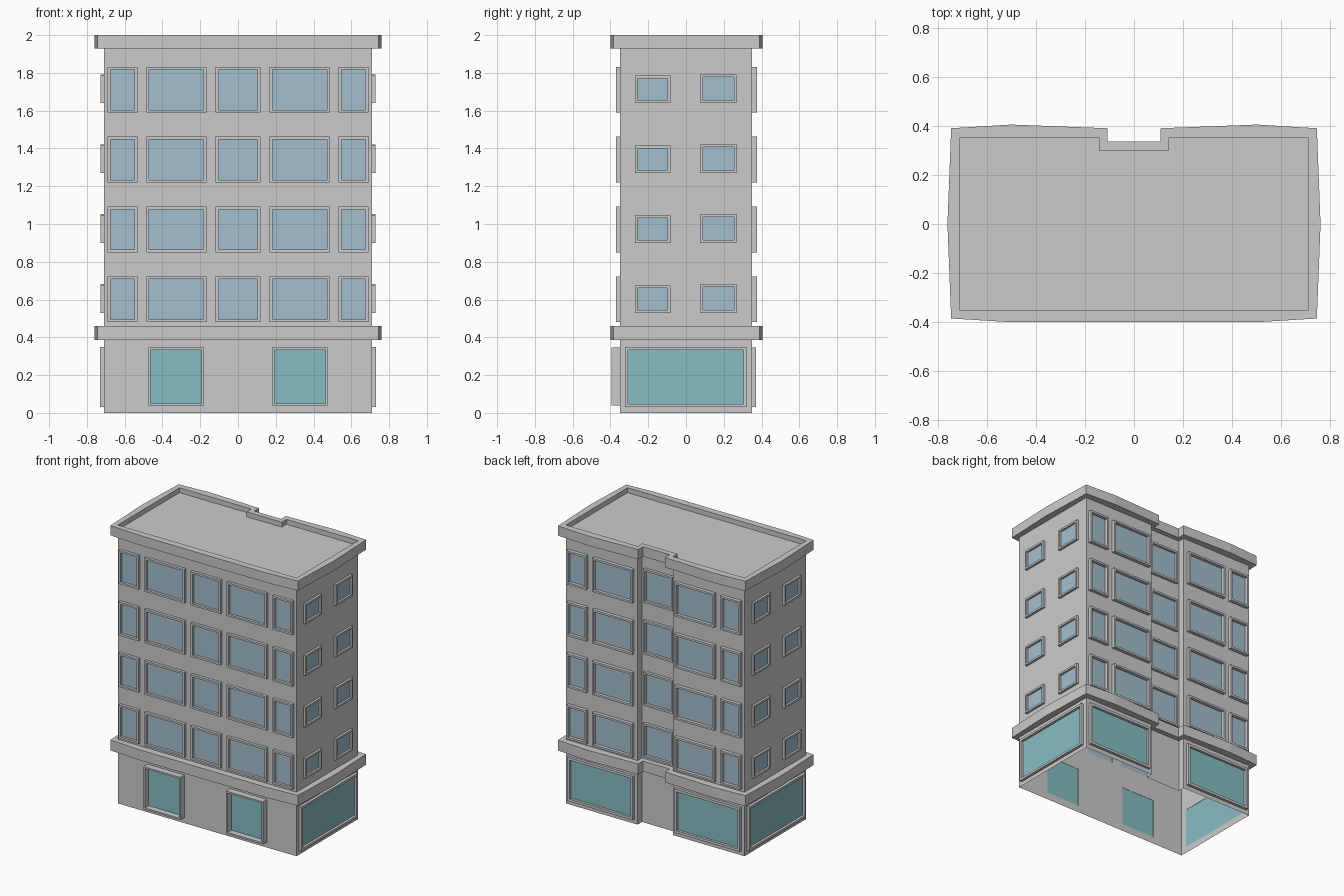
import bpy, bmesh
from mathutils import Vector

if "Cube" in bpy.data.objects:
    bpy.data.objects.remove(bpy.data.objects["Cube"])


def material(name, color):
    m = bpy.data.materials.new(name)
    m.diffuse_color = color
    m.use_nodes = True
    m.node_tree.nodes["Principled BSDF"].inputs["Base Color"].default_value = m.diffuse_color
    return m


BLUE = material("window_blue", (0.37, 0.52, 0.62, 1))
TEAL = material("shop_teal", (0.24, 0.51, 0.55, 1))
UP = Vector((0, 0, 1))
ROOF_Z = 1.965


def finish(bm, name, mat=None):
    bmesh.ops.remove_doubles(bm, verts=bm.verts, dist=1e-5)
    me = bpy.data.meshes.new(name)
    bm.to_mesh(me)
    bm.free()
    ob = bpy.data.objects.new(name, me)
    bpy.context.collection.objects.link(ob)
    if mat:
        me.materials.append(mat)


def facade(name, base, u, a0, a1, windows=()):
    """Wall sheet with openings, raised window frames and panes."""
    base, u = Vector(base), Vector(u)
    n = u.cross(UP)
    wall, frames = bmesh.new(), bmesh.new()
    panes = {BLUE: bmesh.new(), TEAL: bmesh.new()}

    def quad(bm, *pts):
        bm.faces.new([bm.verts.new(base + u * a + UP * z + n * d) for a, z, d in pts])

    def rect(r, d):
        x0, x1, z0, z1 = r
        return [(x0, z0, d), (x1, z0, d), (x1, z1, d), (x0, z1, d)]

    holes = []
    for x0, x1, z0, z1, w, depth, mat in windows:
        hole = (x0 + w, x1 - w, z0 + w, z1 - w)
        holes.append(hole)
        loops = [rect((x0, x1, z0, z1), 0), rect((x0, x1, z0, z1), depth),
                 rect(hole, depth), rect(hole, 0)]
        for p, q in zip(loops, loops[1:]):
            for i in range(4):
                j = (i + 1) % 4
                quad(frames, p[i], p[j], q[j], q[i])
        quad(panes[mat], *rect(hole, 0.002))

    # wall cells between the openings
    xs = sorted({a0, a1, *(v for h in holes for v in h[:2])})
    zs = sorted({0, ROOF_Z, *(v for h in holes for v in h[2:])})
    for xa, xb in zip(xs, xs[1:]):
        for za, zb in zip(zs, zs[1:]):
            cx, cz = (xa + xb) / 2, (za + zb) / 2
            if not any(h[0] < cx < h[1] and h[2] < cz < h[3] for h in holes):
                quad(wall, *rect((xa, xb, za, zb), 0))
    finish(wall, name + "_wall")
    for bm, part, mat in ((frames, "_frames", None), (panes[BLUE], "_windows", BLUE),
                          (panes[TEAL], "_shop_windows", TEAL)):
        if bm.faces:
            finish(bm, name + part, mat)
        else:
            bm.free()


def floors(spans, z0, h, depth):
    return [(a, b, z0 + 0.37 * i, z0 + 0.37 * i + h, 0.014, depth, BLUE)
            for i in range(4) for a, b in spans]


# Window layouts
outer = [(-0.69, -0.533), (-0.485, -0.168), (0.168, 0.485), (0.533, 0.69)]
middle = [(-0.118, 0.118)]
side = floors([(-0.27, -0.083)], 0.53, 0.145, 0.017) + floors([(0.075, 0.267)], 0.53, 0.152, 0.017)
side.append((-0.322, 0.32, 0.03, 0.348, 0.016, 0.02, TEAL))
front_shops = [(s - 0.147, s + 0.147, 0.038, 0.345, 0.012, 0.045, TEAL) for s in (-0.328, 0.328)]
back_shops = [(a, b, 0.032, 0.347, 0.018, 0.02, TEAL) for a, b in ((-0.685, -0.165), (0.165, 0.685))]

# Walls on all sides
facade("front", (0, -0.35, 0), (1, 0, 0), -0.71, 0.71,
       floors(outer + middle, 0.48, 0.242, 0.02) + front_shops)
facade("right", (0.71, 0, 0), (0, 1, 0), -0.35, 0.35, side)
facade("left", (-0.71, 0, 0), (0, -1, 0), -0.35, 0.35,
       [(-w[1], -w[0], *w[2:]) for w in side])
for label, sgn in (("back_left", 1), ("back_right", -1)):
    lo, hi = sorted((sgn * 0.14, sgn * 0.71))
    keep = floors(outer, 0.48, 0.242, 0.025) + back_shops
    facade(label, (0, 0.35, 0), (-1, 0, 0), lo, hi, [w for w in keep if w[0] * sgn > 0])

# Recessed stair bay in the back
facade("back_recess", (0, 0.30, 0), (-1, 0, 0), -0.14, 0.14, floors(middle, 0.48, 0.242, 0.02))
facade("recess_left_side", (-0.14, 0, 0), (0, 1, 0), 0.30, 0.35)
facade("recess_right_side", (0.14, 0, 0), (0, -1, 0), -0.35, -0.30)

# Cornice outline: (outer point, inner point) for the +x half
half = [((0.5, -0.40), (0.5, -0.35)), ((0.745, -0.385), (0.71, -0.35)),
        ((0.76, 0.0), (0.71, 0.0)), ((0.745, 0.39), (0.71, 0.35)),
        ((0.5, 0.405), (0.5, 0.35)), ((0.107, 0.39), (0.14, 0.35)),
        ((0.107, 0.336), (0.14, 0.297))]
ring = half + [((-o[0], o[1]), (-i[0], i[1])) for o, i in reversed(half)]


def band(name, z0, z1):
    bm = bmesh.new()
    rows = [[bm.verts.new((*p[k], z)) for p in ring]
            for k, z in ((0, z0), (0, z1), (1, z1), (1, z0))]
    for r in range(4):
        a, b = rows[r], rows[(r + 1) % 4]
        for i in range(len(ring)):
            j = (i + 1) % len(ring)
            bm.faces.new((a[i], a[j], b[j], b[i]))
    finish(bm, name)


band("roof_cornice", 1.93, 2.0)
band("lower_cornice", 0.385, 0.46)

# Flat roof inside the parapet
bm = bmesh.new()
bm.faces.new([bm.verts.new((*p[1], ROOF_Z)) for p in ring])
finish(bm, "roof")
